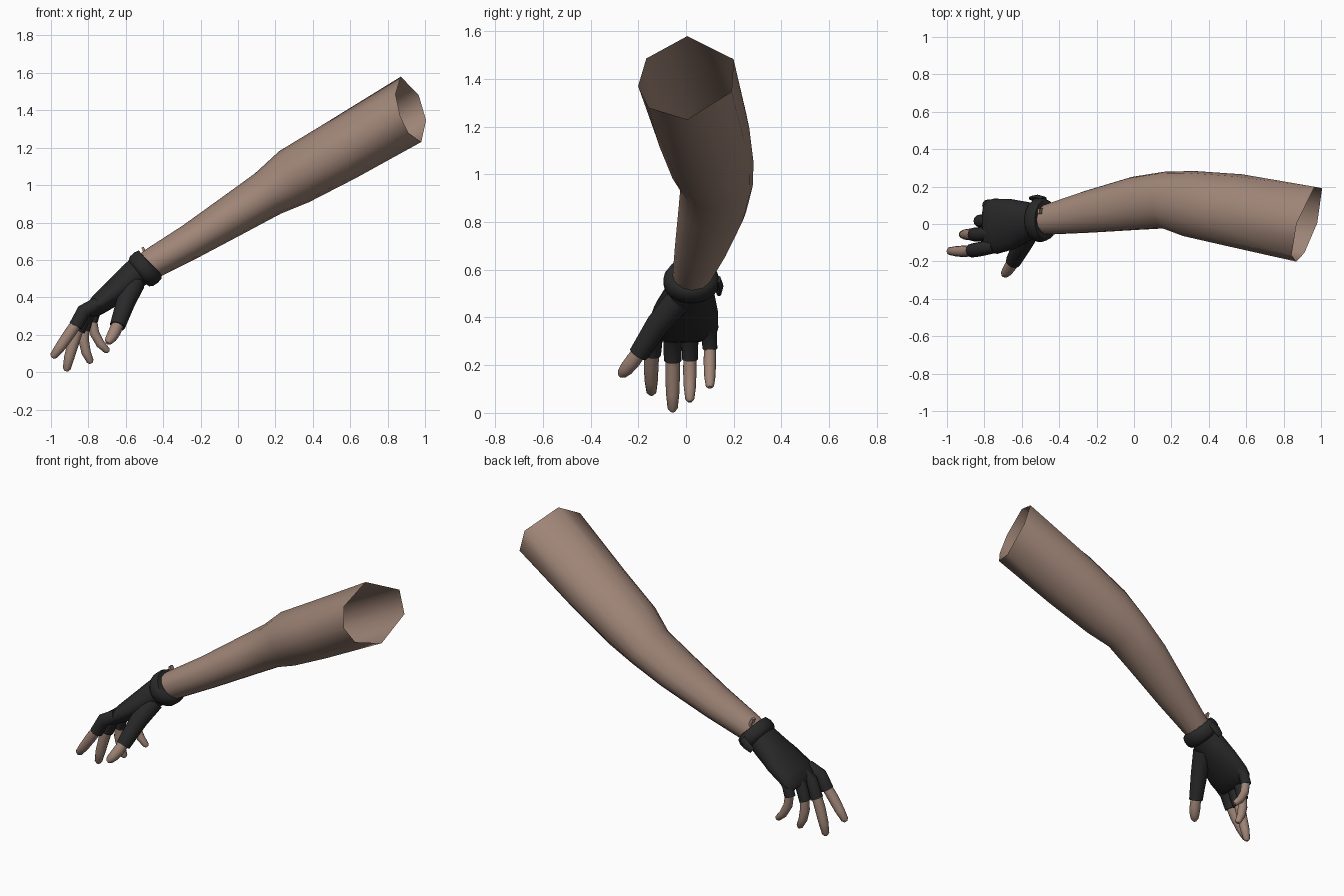
import bpy, bmesh, math
from mathutils import Vector


def material(name, rgb):
    m = bpy.data.materials.new(name)
    m.diffuse_color = (*rgb, 1)
    return m


SKIN = material("skin", (0.35, 0.235, 0.185))
GLOVE = material("black_glove", (0.022, 0.022, 0.022))


def loft(name, mat, stations, angles, caps=(True, True), end_normal=None, facet_end=False):
    """Skin elliptical rings; each station is (x, y, z, width radius, depth radius)."""
    bm = bmesh.new()
    pts = [Vector(s[:3]) for s in stations]
    rings = []
    last = len(pts) - 1
    for i, s in enumerate(stations):
        n = (pts[min(i + 1, last)] - pts[max(i - 1, 0)]).normalized()
        if i == last and end_normal:
            n = Vector(end_normal).normalized()
        u = Vector((0, 1, 0))
        u = (u - n * u.dot(n)).normalized()
        v = n.cross(u)
        co = [pts[i] + u * s[3] * math.cos(math.radians(a))
              + v * s[4] * math.sin(math.radians(a)) for a in angles]
        if facet_end and i == last:      # flatten every other corner onto its chord
            for k in range(1, len(co), 2):
                co[k] = (co[k - 1] + co[(k + 1) % len(co)]) / 2
        rings.append([bm.verts.new(c) for c in co])
    k = len(angles)
    for r0, r1 in zip(rings, rings[1:]):
        for j in range(k):
            bm.faces.new((r0[j], r0[(j + 1) % k], r1[(j + 1) % k], r1[j]))
    if caps[0]:
        bm.faces.new(rings[0][::-1])
    if caps[1]:
        bm.faces.new(rings[-1])
    bmesh.ops.recalc_face_normals(bm, faces=bm.faces)
    return finish(name, mat, bm)


def finish(name, mat, bm):
    me = bpy.data.meshes.new(name)
    bm.to_mesh(me)
    bm.free()
    ob = bpy.data.objects.new(name, me)
    bpy.context.collection.objects.link(ob)
    me.materials.append(mat)
    bpy.context.view_layer.objects.active = ob
    ob.select_set(True)
    bpy.ops.object.shade_smooth_by_angle(angle=math.radians(50))
    ob.select_set(False)
    return ob


def circle(n):
    return [360 * i / n for i in range(n)]


# Arm: open at the shoulder, whose rim has seven corners
corners = [90, 146, 185, 219, 270, 334, 380]
arm_angles = []
for a, b in zip(corners, corners[1:] + [450]):
    arm_angles += [a, (a + b) / 2]
loft("arm", SKIN, [
    (-0.53, 0.02, 0.54, 0.07, 0.07),
    (-0.46, 0.025, 0.58, 0.082, 0.082),
    (-0.25, 0.065, 0.70, 0.113, 0.095),
    (0.00, 0.11, 0.855, 0.143, 0.115),
    (0.16, 0.128, 0.955, 0.152, 0.128),
    (0.30, 0.107, 1.045, 0.178, 0.158),
    (0.55, 0.07, 1.185, 0.198, 0.168),
    (0.925, 0.005, 1.405, 0.217, 0.183)],
    arm_angles, caps=(True, False), end_normal=(0.91, -0.305, 0.286), facet_end=True)

# Glove palm
loft("glove_palm", GLOVE, [
    (-0.50, 0.02, 0.565, 0.085, 0.08),
    (-0.57, 0.015, 0.505, 0.105, 0.078),
    (-0.65, 0.00, 0.435, 0.135, 0.07),
    (-0.74, -0.012, 0.365, 0.148, 0.056),
    (-0.78, -0.015, 0.33, 0.142, 0.044),
    (-0.80, -0.015, 0.31, 0.12, 0.022)], circle(16))

# Rolled cuff around the wrist
loft("glove_cuff", GLOVE, [
    (-0.465, 0.022, 0.58, 0.082, 0.08),
    (-0.470, 0.022, 0.575, 0.106, 0.098),
    (-0.490, 0.022, 0.56, 0.117, 0.104),
    (-0.515, 0.022, 0.54, 0.117, 0.102),
    (-0.530, 0.022, 0.528, 0.103, 0.09),
    (-0.535, 0.022, 0.524, 0.08, 0.07)], circle(18))

# Wrist strap end and small pull tab
loft("strap_end", GLOVE, [
    (-0.48, 0.135, 0.56, 0.012, 0.02),
    (-0.515, 0.143, 0.53, 0.014, 0.03),
    (-0.55, 0.138, 0.505, 0.012, 0.02)], circle(8))
loft("pull_tab", SKIN, [
    (-0.49, 0.068, 0.61, 0.022, 0.011),
    (-0.50, 0.068, 0.645, 0.022, 0.011),
    (-0.51, 0.068, 0.668, 0.018, 0.009)], [45, 135, 225, 315])


# Digits: glove sleeve path, bare finger path, radius
digits = {
    "index": ([(-0.75, -0.12, 0.365), (-0.825, -0.135, 0.325), (-0.868, -0.142, 0.245)],
              [(-0.85, -0.14, 0.28), (-0.905, -0.146, 0.20), (-0.95, -0.146, 0.135),
               (-0.985, -0.145, 0.088)], 0.031),
    "middle": ([(-0.74, -0.045, 0.375), (-0.815, -0.055, 0.32), (-0.855, -0.056, 0.22)],
               [(-0.845, -0.056, 0.26), (-0.878, -0.056, 0.165), (-0.902, -0.056, 0.08),
                (-0.916, -0.056, 0.018)], 0.031),
    "ring": ([(-0.74, 0.02, 0.37), (-0.80, 0.017, 0.31), (-0.826, 0.016, 0.225)],
             [(-0.82, 0.016, 0.26), (-0.825, 0.016, 0.17), (-0.812, 0.016, 0.105),
              (-0.79, 0.016, 0.058)], 0.028),
    "little": ([(-0.70, 0.085, 0.395), (-0.762, 0.098, 0.335), (-0.782, 0.1, 0.27)],
               [(-0.78, 0.1, 0.29), (-0.768, 0.1, 0.21), (-0.735, 0.1, 0.15),
                (-0.70, 0.1, 0.115)], 0.026),
    "thumb": ([(-0.555, -0.03, 0.475), (-0.60, -0.115, 0.375), (-0.645, -0.20, 0.245)],
              [(-0.635, -0.185, 0.27), (-0.66, -0.225, 0.215), (-0.677, -0.25, 0.185),
               (-0.692, -0.268, 0.165)], 0.033),
}
for name, (sleeve, finger, r) in digits.items():
    grow = (1.75, 1.55, 1.25) if name == "thumb" else (1.2, 1.25, 1.2)
    loft(name + "_sleeve", GLOVE,
         [(*p, r * g, r * g) for p, g in zip(sleeve, grow)], circle(12))
    st = [(*p, r * g, r * g) for p, g in zip(finger, (0.95, 1.0, 0.9, 0.68))]
    tip = Vector(finger[-1]) + (Vector(finger[-1]) - Vector(finger[-2])).normalized() * r * 0.45
    loft(name + "_finger", SKIN, st + [(*tip, r * 0.3, r * 0.3)], circle(12))
